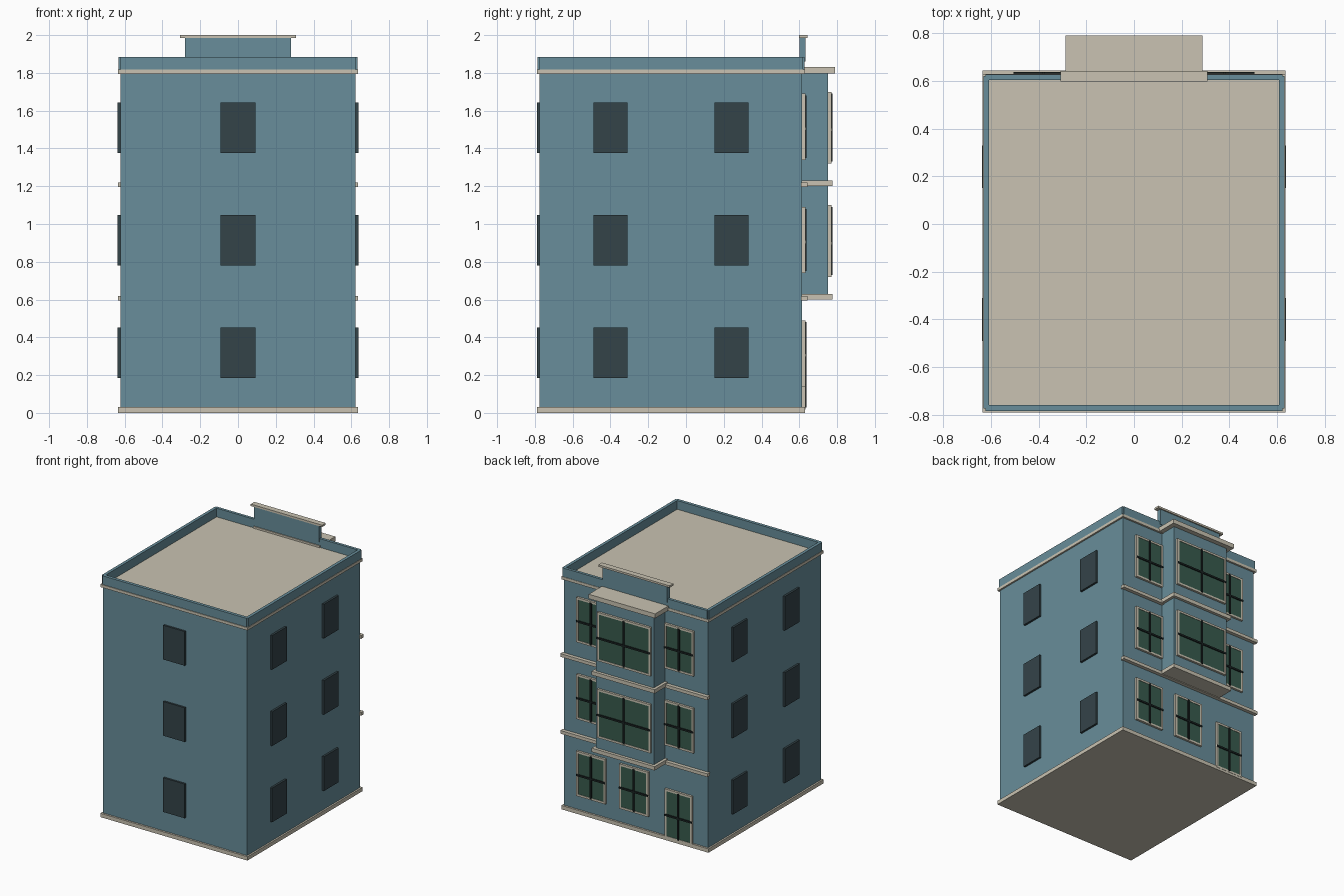
import bpy, bmesh

if "Cube" in bpy.data.objects:
    bpy.data.objects.remove(bpy.data.objects["Cube"])


def material(name, rgb):
    m = bpy.data.materials.new(name)
    m.diffuse_color = (*rgb, 1.0)
    m.use_nodes = True
    m.node_tree.nodes["Principled BSDF"].inputs["Base Color"].default_value = m.diffuse_color
    return m


BLUE = material("blue_wall", (0.138, 0.270, 0.325))
CREAM = material("cream_trim", (0.585, 0.545, 0.445))
DARK = material("dark_pane", (0.034, 0.057, 0.066))
GREEN = material("green_glass", (0.040, 0.105, 0.075))
BLACK = material("dark_glazing_bar", (0.010, 0.016, 0.016))


def boxes(name, mat, spans):
    """One object made of axis-aligned boxes given as (x0, x1, y0, y1, z0, z1)."""
    bm = bmesh.new()
    for x0, x1, y0, y1, z0, z1 in spans:
        vs = bmesh.ops.create_cube(bm, size=1.0)["verts"]
        for v in vs:
            v.co.x = x1 if v.co.x > 0 else x0
            v.co.y = y1 if v.co.y > 0 else y0
            v.co.z = z1 if v.co.z > 0 else z0
    me = bpy.data.meshes.new(name)
    bm.to_mesh(me)
    bm.free()
    me.materials.append(mat)
    ob = bpy.data.objects.new(name, me)
    bpy.context.collection.objects.link(ob)
    return ob


def framed_window(name, cx, w, z0, z1, y):
    """Trim surround, glass and crossed glazing bars on a wall facing +y."""
    x0, x1, t = cx - w / 2, cx + w / 2, 0.016
    boxes(name + "_frame", CREAM, [
        (x0, x0 + t, y, y + 0.017, z0, z1),
        (x1 - t, x1, y, y + 0.017, z0, z1),
        (x0 + t, x1 - t, y, y + 0.017, z0, z0 + t),
        (x0 + t, x1 - t, y, y + 0.017, z1 - t, z1)])
    boxes(name + "_glass", GREEN,
          [(x0 + t, x1 - t, y, y + 0.014, z0 + t, z1 - t)])
    zm = z0 + 0.47 * (z1 - z0)
    boxes(name + "_bars", BLACK, [
        (cx - 0.007, cx + 0.007, y + 0.013, y + 0.023, z0 + 0.01, z1 - 0.01),
        (x0, x1, y + 0.013, y + 0.022, zm - 0.007, zm + 0.007)])


# Main block, base and roof
X, YF, YB = 0.622, -0.775, 0.615
boxes("main_walls", BLUE, [(-X, X, YF, YB, 0.03, 1.795)])
boxes("base_slab", CREAM, [(-0.635, 0.635, -0.79, 0.63, 0, 0.03)])
boxes("roof_cornice", CREAM, [(-0.635, 0.635, -0.79, 0.63, 1.795, 1.817)])

# Parapet with notched corners
boxes("parapet", BLUE, [
    (-0.632, -0.608, -0.775, 0.62, 1.817, 1.885),
    (0.608, 0.632, -0.775, 0.62, 1.817, 1.885),
    (-0.622, 0.622, -0.785, -0.76, 1.817, 1.8849),
    (-0.622, 0.622, 0.605, 0.627, 1.817, 1.8849)])
boxes("raised_parapet", BLUE, [(-0.28, 0.28, 0.60, 0.632, 1.86, 1.985)])
boxes("raised_parapet_cap", CREAM, [(-0.308, 0.308, 0.597, 0.642, 1.985, 2.0)])

# Projecting bay with its bands and roof
boxes("bay_walls", BLUE, [(-0.25, 0.25, 0.60, 0.752, 0.61, 1.80)])
boxes("bay_roof", CREAM, [(-0.287, 0.287, 0.598, 0.79, 1.797, 1.832)])
for i, z in enumerate((0.6, 1.2)):
    boxes(f"bay_band_{i}", CREAM, [(-0.272, 0.272, 0.61, 0.775, z, z + 0.03)])
    boxes(f"string_course_{i}", CREAM,
          [(-0.635, 0.635, 0.61, 0.643, z - 0.005, z + 0.02)])

# Bay windows and side windows on the upper floors
for i, z in enumerate((0.72, 1.32)):
    framed_window(f"bay_window_{i}", 0, 0.46, z, z + 0.38, 0.752)
    for side, sx in (("left", -1), ("right", 1)):
        framed_window(f"{side}_window_{i}", sx * 0.38, 0.25,
                      z + 0.02, z + 0.37, YB)

# Ground floor windows and door
for i, cx in enumerate((0.01, 0.38)):
    framed_window(f"ground_window_{i}", cx, 0.25, 0.14, 0.49, YB)
framed_window("door", -0.375, 0.235, 0.018, 0.40, YB)

# Plain dark panes on the other three walls
for i, z in enumerate((0.185, 0.78, 1.375)):
    z1 = z + 0.267
    boxes(f"front_pane_{i}", DARK, [(-0.093, 0.093, -0.79, YF, z, z1)])
    boxes(f"side_panes_{i}", DARK, [
        (min(s * X, s * 0.638), max(s * X, s * 0.638), y, y + 0.18, z, z1)
        for s in (-1, 1) for y in (-0.49, 0.15)])
